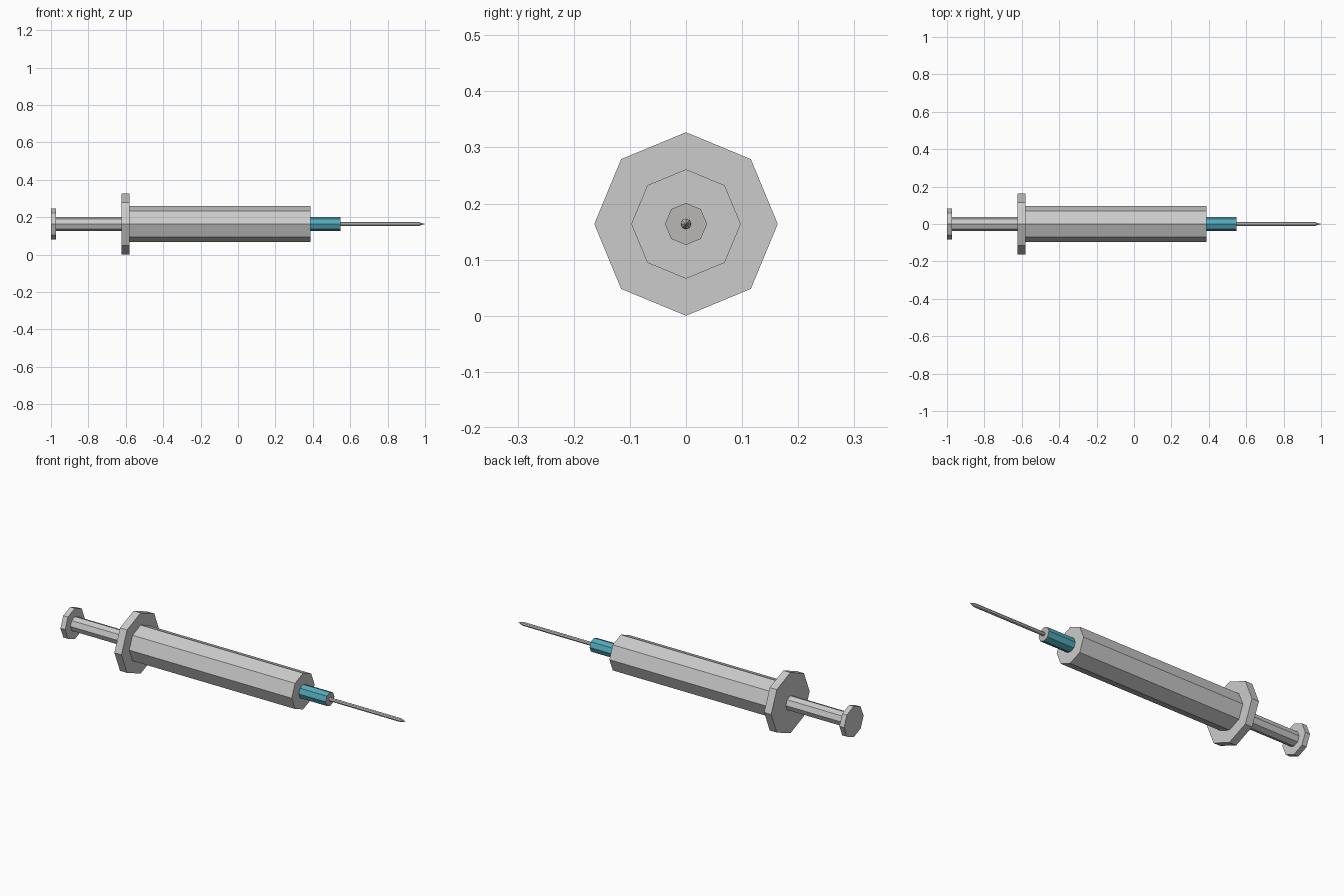
import bpy, bmesh
from math import cos, sin, pi

if "Cube" in bpy.data.objects:
    bpy.data.objects.remove(bpy.data.objects["Cube"])

SIDES = 8
AXIS_Z = 0.1635   # height of the syringe's long axis


def lathe(name, profile):
    """Eight-sided solid along x from (x, radius) stations; radius 0 makes a point."""
    bm = bmesh.new()
    rings = []
    for x, r in profile:
        n = SIDES if r > 0 else 1
        rings.append([bm.verts.new((x, r * cos(2 * pi * i / SIDES),
                                    r * sin(2 * pi * i / SIDES))) for i in range(n)])
    for a, b in zip(rings, rings[1:]):
        for i in range(SIDES):
            j = (i + 1) % SIDES
            if len(b) == 1:
                bm.faces.new((a[i], a[j], b[0]))
            else:
                bm.faces.new((a[i], a[j], b[j], b[i]))
    for ring in (rings[0], rings[-1]):
        if len(ring) > 1:
            bm.faces.new(ring)
    bmesh.ops.recalc_face_normals(bm, faces=bm.faces)
    mesh = bpy.data.meshes.new(name)
    bm.to_mesh(mesh)
    bm.free()
    obj = bpy.data.objects.new(name, mesh)
    obj.location.z = AXIS_Z
    bpy.context.collection.objects.link(obj)
    return obj


def material(name, color):
    mat = bpy.data.materials.new(name)
    mat.diffuse_color = color
    mat.use_nodes = True
    mat.node_tree.nodes["Principled BSDF"].inputs["Base Color"].default_value = mat.diffuse_color
    return mat


# Plunger: thumb rest and rod
lathe("thumb_rest", [(-1.0, 0.083), (-0.972, 0.083)])
lathe("plunger_rod", [(-0.972, 0.0385), (-0.622, 0.0385)])

# Barrel with finger flange
lathe("finger_flange", [(-0.622, 0.1635), (-0.58, 0.1635)])
lathe("barrel", [(-0.58, 0.0975), (0.388, 0.0975)])

# Needle hub: teal sides, grey end faces
hub = lathe("needle_hub", [(0.388, 0.0375), (0.548, 0.0375)])
hub.data.materials.append(material("teal", (0.09, 0.40, 0.50, 1)))
hub.data.materials.append(material("grey", (0.50, 0.47, 0.47, 1)))
for face in hub.data.polygons:
    face.material_index = 1 if abs(face.normal.x) > 0.5 else 0

# Needle with pointed tip
lathe("needle", [(0.548, 0.0098), (0.97, 0.0098), (1.0, 0)])
